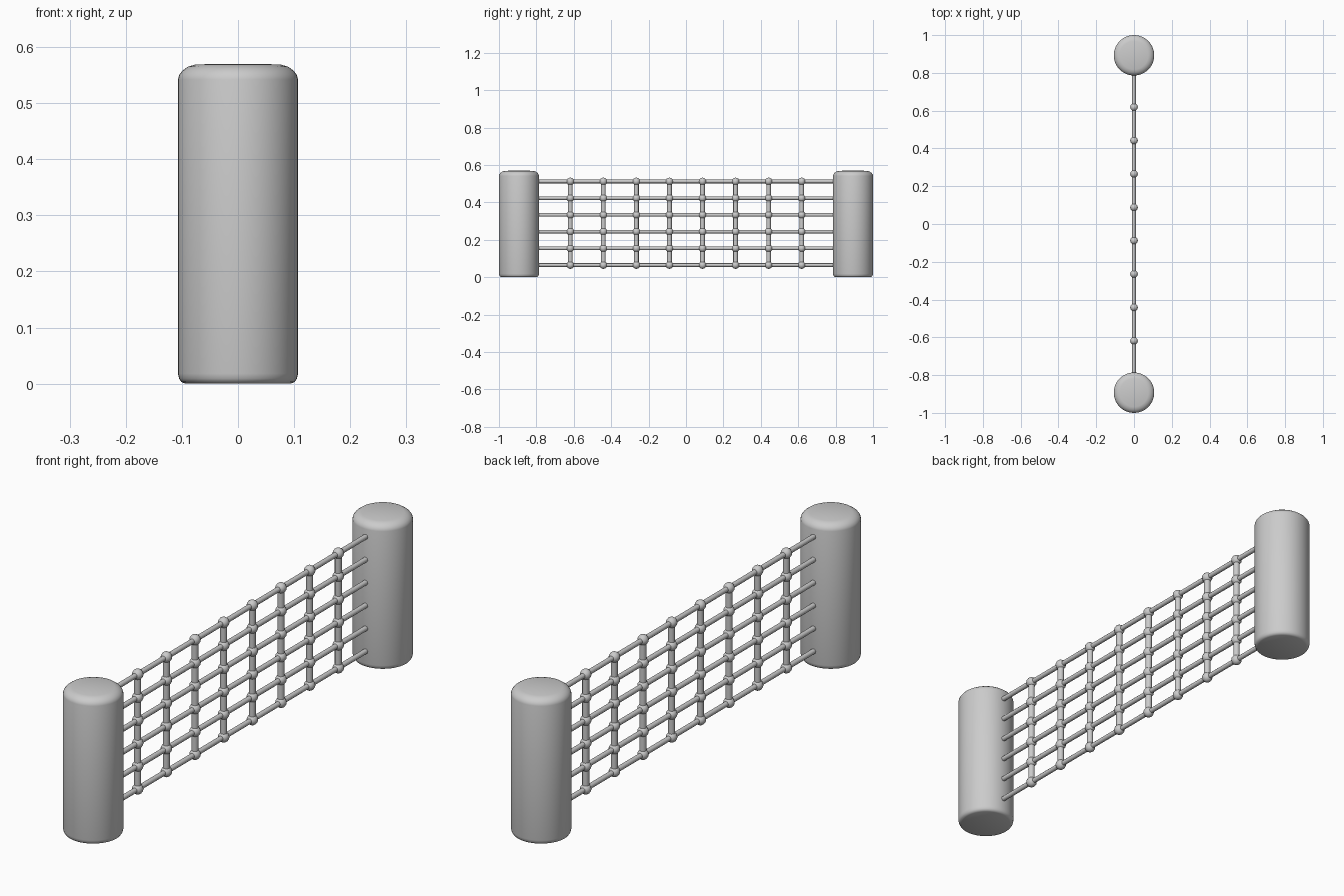
import bpy, bmesh, math
from mathutils import Matrix

if "Cube" in bpy.data.objects:
    bpy.data.objects.remove(bpy.data.objects["Cube"])

POST_Y, POST_R = 0.893, 0.107
ROWS = [0.065 + 0.0894 * i for i in range(6)]
COLS = [-0.6185 + 0.1767 * i for i in range(8)]


def make_object(name, bm, angle=40):
    bmesh.ops.recalc_face_normals(bm, faces=bm.faces[:])
    me = bpy.data.meshes.new(name)
    bm.to_mesh(me)
    bm.free()
    ob = bpy.data.objects.new(name, me)
    bpy.context.collection.objects.link(ob)
    bpy.ops.object.select_all(action='DESELECT')
    ob.select_set(True)
    bpy.context.view_layer.objects.active = ob
    bpy.ops.object.shade_smooth_by_angle(angle=math.radians(angle))
    return ob


def post(name, y):
    # lathe a profile with a soft top edge and a tight bottom edge
    profile = [(0, 0), (0.094, 0), (0.101, 0.003), (0.105, 0.009), (POST_R, 0.018),
               (POST_R, 0.542), (0.105, 0.550), (0.099, 0.558), (0.089, 0.565),
               (0.075, 0.569), (0, 0.570)]
    bm = bmesh.new()
    vs = [bm.verts.new((r, 0, z)) for r, z in profile]
    es = [bm.edges.new(p) for p in zip(vs, vs[1:])]
    bmesh.ops.spin(bm, geom=vs + es, cent=(0, 0, 0), axis=(0, 0, 1),
                   angle=math.tau, steps=48, use_duplicate=False)
    bmesh.ops.remove_doubles(bm, verts=bm.verts[:], dist=1e-5)
    bmesh.ops.translate(bm, verts=bm.verts[:], vec=(0, y, 0))
    make_object(name, bm)


def rod(bm, radius, length, matrix):
    bmesh.ops.create_cone(bm, cap_ends=True, segments=12, radius1=radius,
                          radius2=radius, depth=length, matrix=matrix)


# two end posts
post("post_left", -POST_Y)
post("post_right", POST_Y)

# horizontal ropes, running between the posts
bm = bmesh.new()
for z in ROWS:
    rod(bm, 0.0098, 1.60, Matrix.Translation((0, 0, z)) @ Matrix.Rotation(math.pi / 2, 4, 'X'))
make_object("horizontal_ropes", bm, 50)

# vertical ropes
bm = bmesh.new()
for y in COLS:
    rod(bm, 0.0125, ROWS[-1] - ROWS[0], Matrix.Translation((0, y, (ROWS[0] + ROWS[-1]) / 2)))
make_object("vertical_ropes", bm, 50)

# knots at every crossing
bm = bmesh.new()
for y in COLS:
    for z in ROWS:
        bmesh.ops.create_uvsphere(bm, u_segments=12, v_segments=8, radius=0.0205,
                                  matrix=Matrix.Translation((0, y, z)))
make_object("knots", bm, 60)
